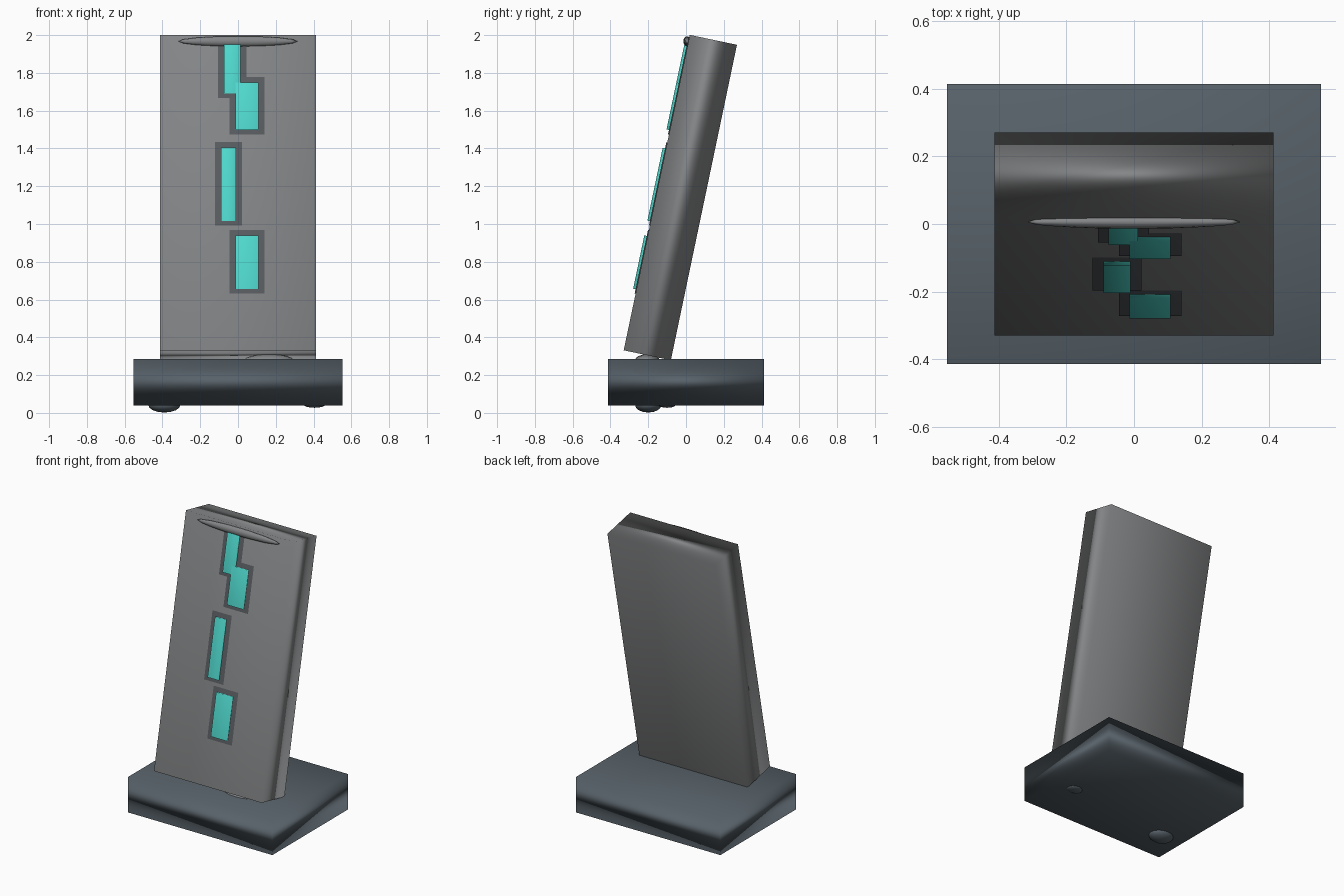
import bpy, bmesh, math
from mathutils import Matrix, Vector

cube = bpy.data.objects.get("Cube")
if cube:
    bpy.data.objects.remove(cube, do_unlink=True)


def material(name, rgb):
    m = bpy.data.materials.new(name)
    m.use_nodes = True
    m.diffuse_color = (*rgb, 1)
    m.node_tree.nodes["Principled BSDF"].inputs["Base Color"].default_value = (*rgb, 1)
    return m


GREY = material("stone grey", (0.23, 0.235, 0.24))
DARK = material("dark frame grey", (0.10, 0.108, 0.118))
SLATE = material("slate blue grey", (0.095, 0.12, 0.14))
TEAL = material("glowing teal", (0.08, 0.70, 0.62))

# Frame of the leaning slab
LEAN = math.atan2(0.35, 1.67)
CENTRE = Vector((0, -0.03, 1.14))
LENGTH, DEPTH = 1.706, 0.255
TILT = Matrix.Translation(CENTRE) @ Matrix.Rotation(-LEAN, 4, "X")


def finish(name, bm, mat, weighted):
    me = bpy.data.meshes.new(name)
    bm.to_mesh(me)
    bm.free()
    me.materials.append(mat)
    for p in me.polygons:
        p.use_smooth = True
    ob = bpy.data.objects.new(name, me)
    bpy.context.collection.objects.link(ob)
    if weighted:
        ob.modifiers.new("area normals", "WEIGHTED_NORMAL").keep_sharp = False
    return ob


def box(name, mat, size, loc, frame=Matrix()):
    bm = bmesh.new()
    bmesh.ops.create_cube(bm, size=1, matrix=frame @ Matrix.Translation(loc) @ Matrix.Diagonal((*size, 1)))
    return finish(name, bm, mat, True)


def blob(name, mat, radii, loc):
    bm = bmesh.new()
    bmesh.ops.create_uvsphere(bm, u_segments=16, v_segments=8, radius=1,
                              matrix=Matrix.Translation(loc) @ Matrix.Diagonal((*radii, 1)))
    return finish(name, bm, mat, False)


def panel(name, mat, x0, x1, z0, z1, proud):
    """Plate on the slab's front, given by its outline as seen from the front."""
    u0, u1 = [(z - CENTRE.z - DEPTH / 2 * math.sin(LEAN)) / math.cos(LEAN) for z in (z0, z1)]
    thick = proud + 0.01
    box(name, mat, (x1 - x0, thick, u1 - u0),
        ((x0 + x1) / 2, -DEPTH / 2 - proud + thick / 2, (u0 + u1) / 2), TILT)


# Plinth and slab
box("base", SLATE, (1.104, 0.826, 0.245), (0, 0, 0.162))
box("slab", GREY, (0.824, DEPTH, LENGTH), (0, 0, 0), TILT)

# Teal lights, each in a dark surround
lights = [(-0.075, 0.012, 1.69, 1.957), (-0.013, 0.108, 1.497, 1.746),
          (-0.09, -0.01, 1.014, 1.40), (-0.013, 0.108, 0.654, 0.936)]
RIM = 0.032
for i, (x0, x1, z0, z1) in enumerate(lights, 1):
    panel(f"light_surround_{i}", DARK, x0 - RIM, x1 + RIM, z0 - 0.023, min(z1 + RIM, 1.975), 0.005)
    panel(f"light_{i}", TEAL, x0, x1, z0, z1, 0.018)

# Rounded trim, pivot and feet
blob("top_trim", GREY, (0.315, 0.02, 0.027), (0, 0.006, 1.967))
blob("pivot", GREY, (0.13, 0.065, 0.03), (0.165, -0.205, 0.28))
blob("large_foot", SLATE, (0.085, 0.07, 0.04), (-0.39, -0.2, 0.042))
blob("small_foot", SLATE, (0.055, 0.045, 0.015), (0.405, -0.1, 0.042))
